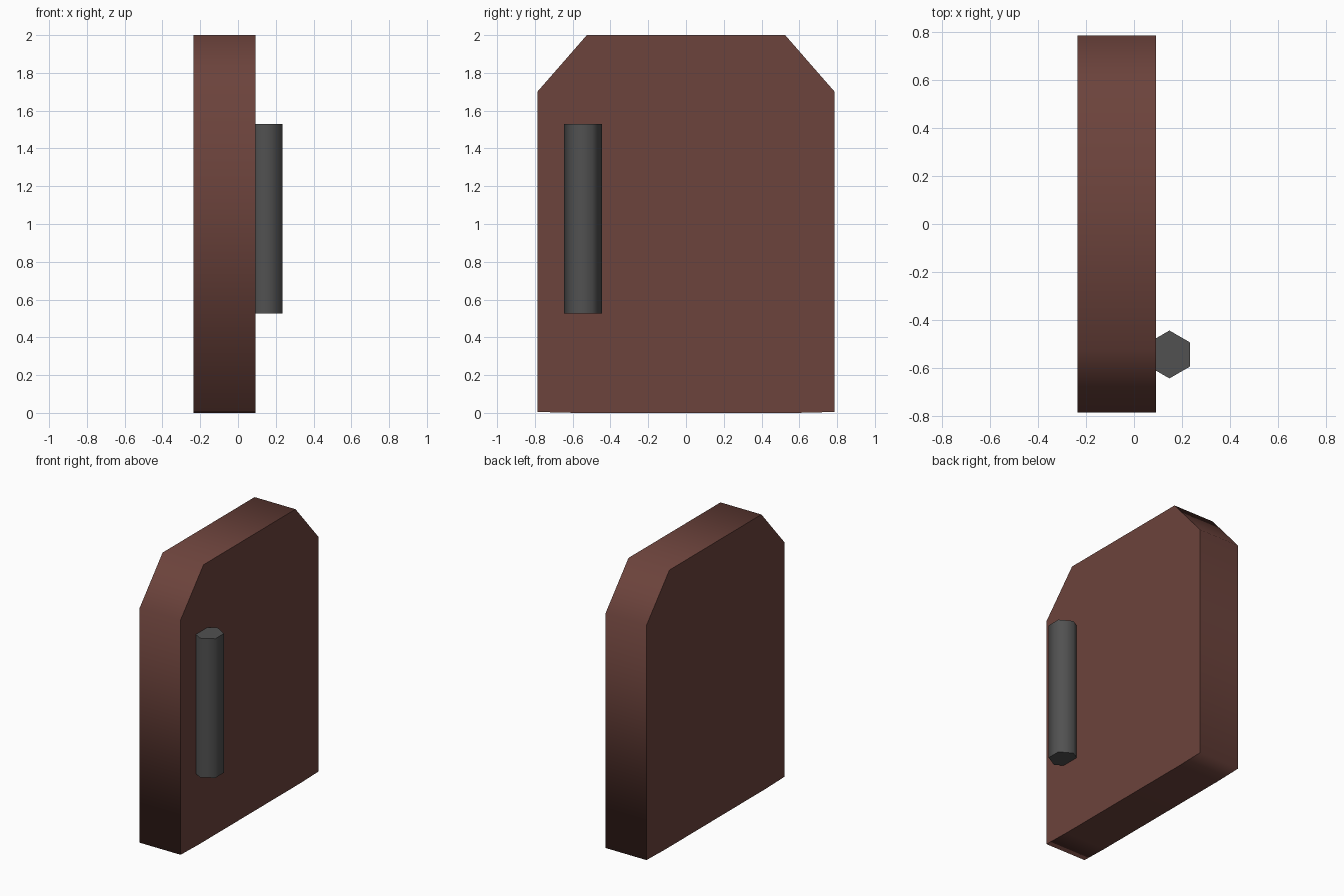
import bpy, bmesh, math

if "Cube" in bpy.data.objects:
    bpy.data.objects.remove(bpy.data.objects["Cube"])


def material(name, color):
    m = bpy.data.materials.new(name)
    m.diffuse_color = (*color, 1)
    m.use_nodes = True
    m.node_tree.nodes["Principled BSDF"].inputs["Base Color"].default_value = m.diffuse_color
    return m


def prism(name, profile, depth, mat):
    """Extrude a closed 3D profile along depth: flat caps, smooth rim."""
    bm = bmesh.new()
    cap = bm.faces.new([bm.verts.new(p) for p in profile])
    ext = bmesh.ops.extrude_face_region(bm, geom=[cap], use_keep_orig=True)["geom"]
    bmesh.ops.translate(bm, vec=depth, verts=[g for g in ext if isinstance(g, bmesh.types.BMVert)])
    bmesh.ops.recalc_face_normals(bm, faces=bm.faces)
    for f in bm.faces:
        f.smooth = len(f.verts) == 4
    for e in bm.edges:  # keep the cap outlines crisp
        e.smooth = all(f.smooth for f in e.link_faces)
    me = bpy.data.meshes.new(name)
    bm.to_mesh(me)
    bm.free()
    me.materials.append(mat)
    ob = bpy.data.objects.new(name, me)
    bpy.context.collection.objects.link(ob)
    return ob


brown = material("brown wood", (0.15, 0.056, 0.045))
grey = material("dark grey metal", (0.082, 0.082, 0.082))

# Door panel: eight-sided outline with clipped top corners
half = [(0.58, 0.0), (0.787, 0.005), (0.787, 1.70), (0.525, 2.0)]
outline = half + [(-y, z) for y, z in reversed(half)]
prism("door_panel", [(-0.235, y, z) for y, z in outline], (0.327, 0, 0), brown)

# Handle: upright hexagonal bar partly sunk into the panel
hexagon = [(0.148 + 0.1 * math.sin(a), -0.545 + 0.1 * math.cos(a), 0.525)
           for a in (i * math.pi / 3 for i in range(6))]
prism("door_handle", hexagon, (0, 0, 1.005), grey)
